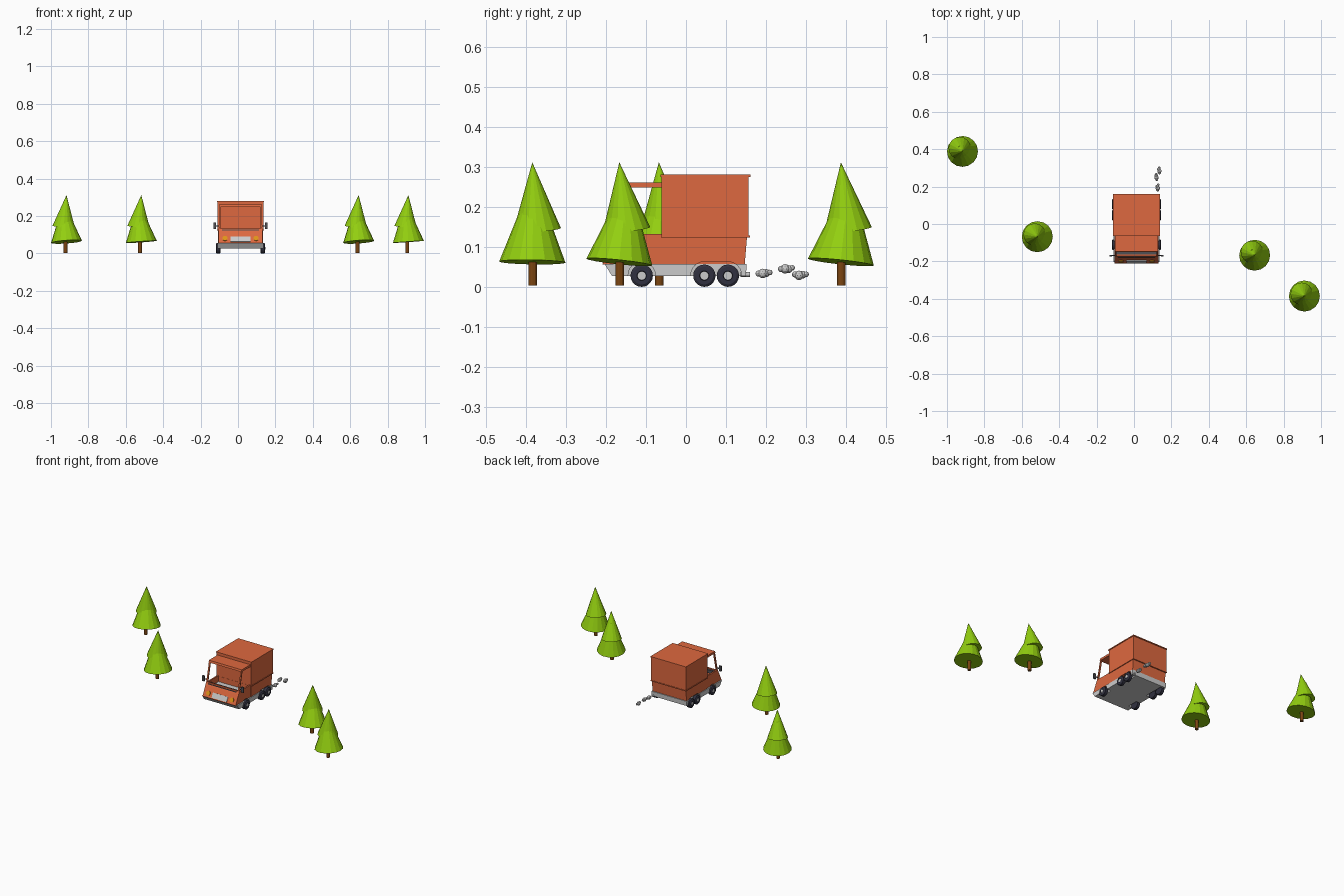
import bpy, bmesh, math, random
from mathutils import Matrix, Vector

if "Cube" in bpy.data.objects:
    bpy.data.objects.remove(bpy.data.objects["Cube"])

random.seed(4)
C = 0.0135  # truck centre line in x


def material(name, col):
    m = bpy.data.materials.new(name)
    m.diffuse_color = (*col, 1)
    m.use_nodes = True
    m.node_tree.nodes["Principled BSDF"].inputs["Base Color"].default_value = m.diffuse_color
    return m


ORANGE = material("orange_paint", (0.73, 0.14, 0.05))
GREEN = material("needles", (0.29, 0.62, 0.005))
BROWN = material("bark", (0.2, 0.06, 0.006))
RUBBER = material("rubber", (0.03, 0.03, 0.05))
AMBER = material("amber_lamp", (0.75, 0.3, 0.01))
DARK = material("dark_trim", (0.08, 0.08, 0.09))


def finish(name, bm, mat=None):
    bmesh.ops.recalc_face_normals(bm, faces=bm.faces)
    me = bpy.data.meshes.new(name)
    bm.to_mesh(me)
    bm.free()
    ob = bpy.data.objects.new(name, me)
    bpy.context.collection.objects.link(ob)
    if mat:
        me.materials.append(mat)
    return ob


def add_prism(bm, pts, x0, x1):
    fs = bm.faces.new([bm.verts.new((x0, y, z)) for y, z in pts])
    ext = bmesh.ops.extrude_face_region(bm, geom=[fs], use_keep_orig=True)
    verts = [g for g in ext["geom"] if isinstance(g, bmesh.types.BMVert)]
    bmesh.ops.translate(bm, verts=verts, vec=(x1 - x0, 0, 0))


def prism(name, pts, x0, x1, mat=None):
    bm = bmesh.new()
    add_prism(bm, pts, C + x0, C + x1)
    return finish(name, bm, mat)


def box(name, loc, size, mat=None, rot=Matrix()):
    bm = bmesh.new()
    m = Matrix.Translation(loc) @ rot @ Matrix.Diagonal((*size, 1))
    bmesh.ops.create_cube(bm, size=1, matrix=m)
    return finish(name, bm, mat)


def cone(name, m, r1, r2, h, sides, mat=None):
    bm = bmesh.new()
    bmesh.ops.create_cone(bm, cap_ends=True, segments=sides, radius1=r1,
                          radius2=r2, depth=h, matrix=m)
    return finish(name, bm, mat)


def move(x, y, z):
    return Matrix.Translation((x, y, z))


def turn(deg, axis):
    return Matrix.Rotation(math.radians(deg), 4, axis)


# wheel arch cutter: one arch per front wheel, one long arch per rear pair
def arch(y0, y1, r):
    pts = [(y0 - r, 0.0)]
    for cy, a0 in ((y0, 180), (y1, 90)):
        for i in range(7):
            a = math.radians(a0 - 15 * i)
            p = (cy + r * math.cos(a), 0.029 + r * math.sin(a))
            if abs(p[0] - pts[-1][0]) + abs(p[1] - pts[-1][1]) > 1e-4:
                pts.append(p)
    return pts + [(y1 + r, 0.0)]


bm = bmesh.new()
for s in (-1, 1):
    for y0, y1 in ((-0.111, -0.111), (0.046, 0.105)):
        add_prism(bm, arch(y0, y1, 0.034), C + s * 0.095, C + s * 0.16)
cutter = finish("wheel_arch_cutter", bm)
cutter.hide_render = True
cutter.display_type = 'WIRE'

# chassis, cab tub and lower cargo body
chassis = prism("chassis", [(-0.204, 0.057), (-0.185, 0.027), (0.15, 0.027), (0.152, 0.057)], -0.124, 0.124)
cab = prism("cab_tub", [(-0.061, 0.056), (-0.21, 0.056), (-0.181, 0.117), (-0.172, 0.133),
                        (-0.163, 0.133), (-0.16, 0.09), (-0.061, 0.09)], -0.117, 0.117, ORANGE)
lower = prism("lower_cargo_body", [(-0.061, 0.056), (0.147, 0.056), (0.153, 0.127), (-0.061, 0.127)],
              -0.12, 0.12, ORANGE)
for ob in (chassis, cab, lower):
    mod = ob.modifiers.new("arches", 'BOOLEAN')
    mod.object = cutter
    mod.operation = 'DIFFERENCE'
    mod.solver = 'EXACT'

# cargo box with rim and roof cap
box("cargo_box", (C, 0.048, 0.202), (0.244, 0.218, 0.152), ORANGE)
box("cargo_rim", (C, 0.049, 0.1265), (0.25, 0.222, 0.005), ORANGE)
box("cargo_roof_cap", (C, 0.049, 0.2785), (0.251, 0.225, 0.006), ORANGE)

# cab floor, dashboard and roof
box("cab_floor", (C, -0.11, 0.092), (0.216, 0.096, 0.006))
box("dashboard", (C, -0.158, 0.118), (0.214, 0.016, 0.02), DARK)
prism("cab_roof", [(-0.15, 0.249), (-0.147, 0.262), (-0.061, 0.262), (-0.061, 0.249)],
      -0.116, 0.116, ORANGE)
for s in (-1, 1):
    # door panels, window pillars, mirrors, headlights
    box("door_panel", (C + s * 0.1125, -0.114, 0.111), (0.009, 0.106, 0.044), ORANGE)
    prism("windscreen_pillar", [(-0.175, 0.13), (-0.166, 0.13), (-0.139, 0.25), (-0.147, 0.25)],
          s * 0.107, s * 0.116, ORANGE)
    box("mirror", (C + s * 0.138, -0.169, 0.149), (0.015, 0.009, 0.034), DARK)
    box("mirror_arm", (C + s * 0.122, -0.168, 0.147), (0.024, 0.005, 0.005), DARK)
    cone("headlight", move(C + s * 0.083, -0.199, 0.08) @ turn(65, 'X'), 0.014, 0.014, 0.007, 16, AMBER)

# blank front plate and wipers' trim strip on the sloping nose
box("front_plate", (C, -0.2015, 0.076), (0.106, 0.006, 0.032), None, turn(-25, 'X'))
box("hood_trim", (C, -0.177, 0.126), (0.2, 0.004, 0.004), DARK)


# wheels: lathed tyre with chamfered shoulders, plus hub
def wheel(s, y):
    bm = bmesh.new()
    rings = [(-0.013, 0.022), (-0.009, 0.028), (0.009, 0.028), (0.013, 0.022), (0.013, 0.012), (0.009, 0.011)]
    prev, n = None, 20
    for x, r in rings:
        ring = [bm.verts.new((C + s * (0.119 + x), y + r * math.cos(2 * math.pi * i / n),
                              0.028 + r * math.sin(2 * math.pi * i / n))) for i in range(n)]
        if prev:
            for i in range(n):
                bm.faces.new((prev[i], prev[i - 1], ring[i - 1], ring[i]))
        else:
            bm.faces.new(ring)
        prev = ring
    bm.faces.new(prev)
    finish("tyre", bm, RUBBER)
    cone("hub", move(C + s * 0.127, y, 0.028) @ turn(90, 'Y'), 0.0105, 0.0105, 0.009, 16)


for s in (-1, 1):
    for y in (-0.111, 0.046, 0.105):
        wheel(s, y)

# exhaust pipe and smoke puffs
cone("exhaust_pipe", move(0.125, 0.148, 0.031) @ turn(-90, 'X'), 0.006, 0.006, 0.024, 12)
for x, y, z in ((0.128, 0.195, 0.035), (0.12, 0.251, 0.046), (0.134, 0.286, 0.03)):
    bm = bmesh.new()
    for dy, r in ((-0.013, 0.008), (-0.003, 0.012), (0.006, 0.01), (0.015, 0.007)):
        off = Vector((x + random.uniform(-0.003, 0.003), y + dy, z + random.uniform(-0.002, 0.002)))
        bmesh.ops.create_icosphere(bm, subdivisions=2, radius=r, matrix=Matrix.Translation(off))
    finish("smoke_puff", bm)

# fir trees: trunk and two slightly tilted cones
trees = [(-0.917, 0.388, -6, 6), (-0.517, -0.068, -2, 4), (0.645, -0.167, -6, 6), (0.911, -0.385, -1, 4)]
for x, y, low_tilt, top_tilt in trees:
    cone("tree_trunk", move(x - 0.006, y + 0.001, 0.043), 0.0105, 0.0105, 0.08, 12, BROWN)
    cone("lower_branches", move(x, y, 0.062) @ turn(-4, 'Y') @ turn(low_tilt, 'X') @ move(0, 0, 0.095),
         0.083, 0.01, 0.19, 16, GREEN)
    cone("upper_branches", move(x, y, 0.312) @ turn(5, 'Y') @ turn(top_tilt, 'X') @ move(0, 0, -0.085),
         0.06, 0, 0.17, 16, GREEN)
